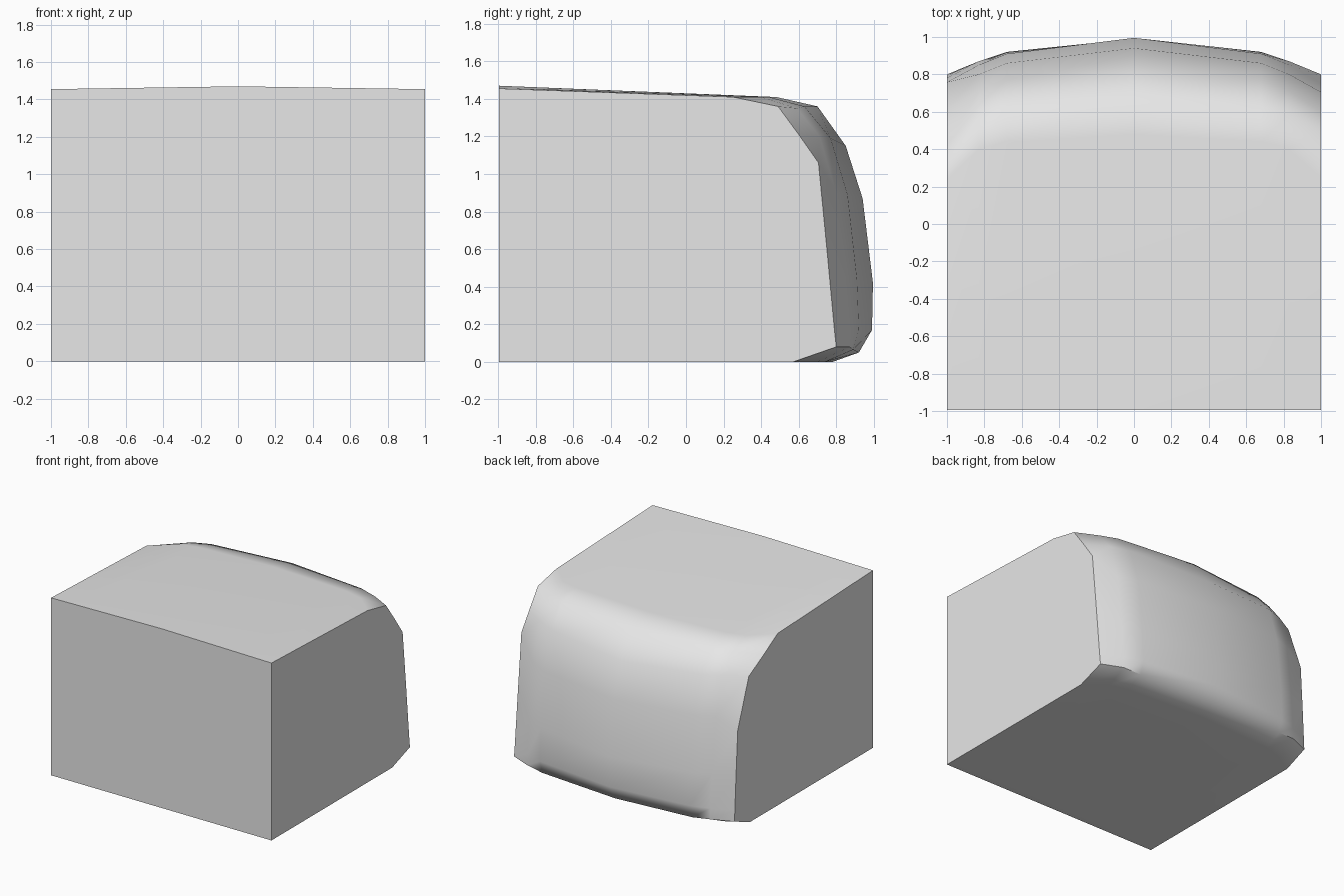
import bpy, bmesh, math

cube = bpy.data.objects.get("Cube")
if cube:
    bpy.data.objects.remove(cube, do_unlink=True)

# Single plain grey material
grey = bpy.data.materials.new("light_grey")
grey.use_nodes = True
colour = (0.8, 0.8, 0.8, 1)
grey.diffuse_color = colour
grey.node_tree.nodes["Principled BSDF"].inputs["Base Color"].default_value = colour

# Rear (y, z) profiles from the top edge down to the underside
centre = [(.48, 1.41), (.70, 1.36), (.85, 1.15), (.94, .87), (.995, .42), (.99, .17), (.92, .05), (.78, 0)]
inner = [(.44, 1.41), (.63, 1.36), (.77, 1.19), (.86, .89), (.91, .44), (.92, .17), (.89, .065), (.74, 0)]
outer = [(.40, 1.41), (.59, 1.35), (.71, 1.20), (.80, .90), (.85, .45), (.87, .17), (.87, .08), (.70, 0)]
left_side = [(.25, 1.41), (.49, 1.36), (.60, 1.21), (.705, 1.06), (.75, .60), (.79, .17), (.80, .08), (.57, 0)]
right_side = [(.24, 1.41), (.42, 1.305), (.615, 1.20), (.758, .81), (.78, .45), (.795, .17), (.80, .08), (.60, 0)]
stations = [(-1, right_side), (-.83, outer), (-.68, inner), (0, centre),
            (.68, inner), (.83, outer), (1, left_side)]


def loft(name, sections, front_y):
    """Skin closed cross-sections along x and cap both ends."""
    bm = bmesh.new()
    rings = []
    for x, rear in sections:
        crown = 1.47 - 0.015 * abs(x)
        loop = [(front_y, 0), (front_y, crown)] + rear
        rings.append([bm.verts.new((x, y, z)) for y, z in loop])
    n = len(rings[0])
    for a, b in zip(rings, rings[1:]):
        for i in range(n):
            j = (i + 1) % n
            bm.faces.new((a[i], a[j], b[j], b[i]))
    bm.faces.new(rings[0])
    bm.faces.new(rings[-1])
    bmesh.ops.recalc_face_normals(bm, faces=bm.faces)
    mesh = bpy.data.meshes.new(name)
    bm.to_mesh(mesh)
    bm.free()
    obj = bpy.data.objects.new(name, mesh)
    bpy.context.collection.objects.link(obj)
    return obj


# Block with flat front and sides and a rounded, bulging back
block = loft("rounded_back_block", stations, -0.995)
block.data.materials.append(grey)

# Smooth the bulge, keep the front and side outlines crisp
bpy.ops.object.select_all(action='DESELECT')
block.select_set(True)
bpy.context.view_layer.objects.active = block
bpy.ops.object.shade_smooth_by_angle(angle=math.radians(48))
weighted = block.modifiers.new("weighted_normals", 'WEIGHTED_NORMAL')
weighted.keep_sharp = True
